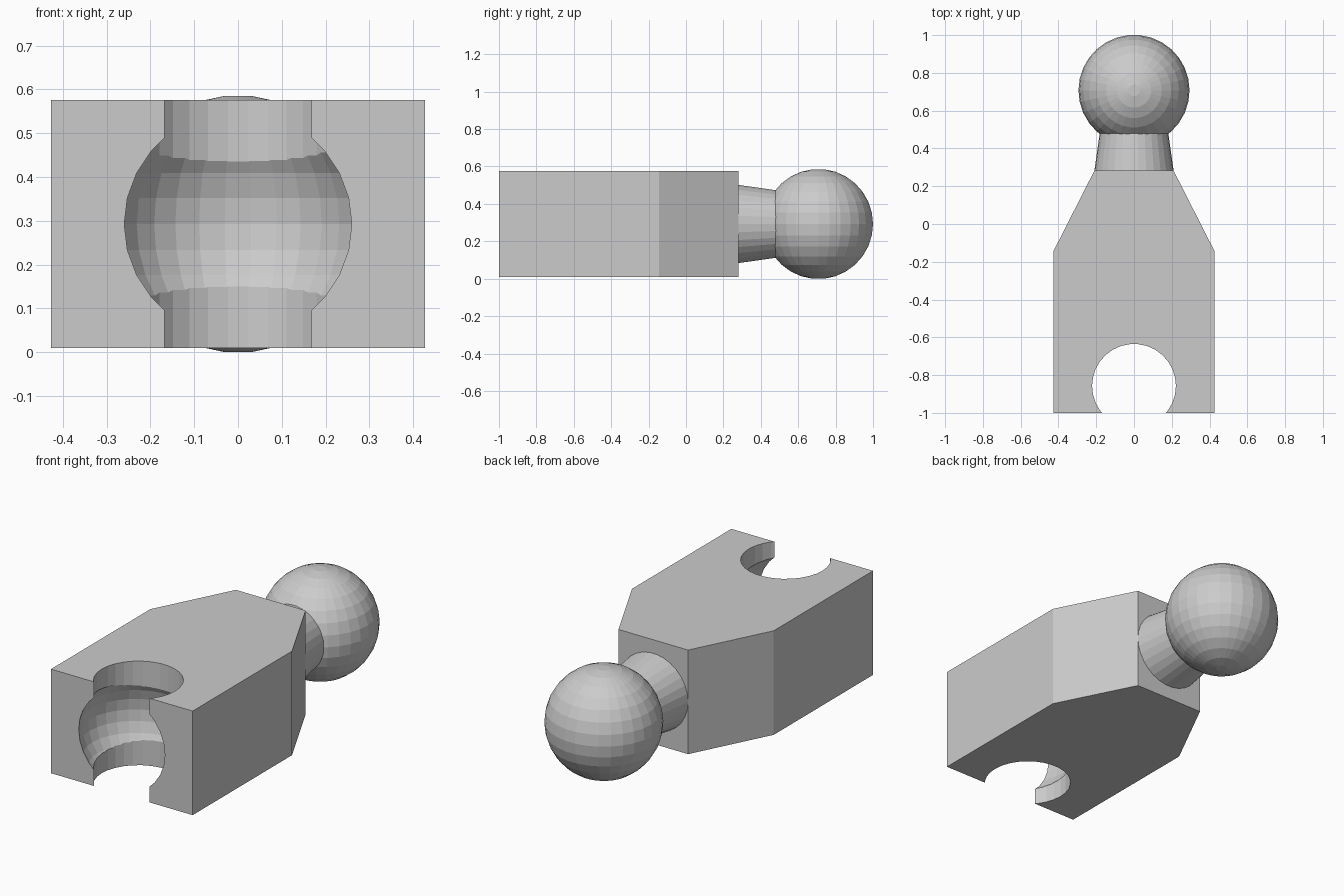
import bpy, bmesh
from math import cos, sin, radians, pi
from mathutils import Matrix, Vector

if "Cube" in bpy.data.objects:
    bpy.data.objects.remove(bpy.data.objects["Cube"])

SEG = 30            # facets around every round part
MID = 0.2925        # height of the joint axis


def make(name, bm):
    bmesh.ops.recalc_face_normals(bm, faces=bm.faces)
    me = bpy.data.meshes.new(name)
    bm.to_mesh(me)
    bm.free()
    ob = bpy.data.objects.new(name, me)
    bpy.context.collection.objects.link(ob)
    return ob


def loft(name, rings):
    """Solid from a stack of matching point rings, closed with flat caps."""
    bm = bmesh.new()
    vs = [[bm.verts.new(p) for p in r] for r in rings]
    n = len(vs[0])
    for a, b in zip(vs, vs[1:]):
        for i in range(n):
            j = (i + 1) % n
            bm.faces.new((a[i], a[j], b[j], b[i]))
    bm.faces.new(vs[0][::-1])
    bm.faces.new(vs[-1])
    return make(name, bm)


def round_part(name, profile, centre, rot=Matrix.Identity(3)):
    """Faceted solid of revolution from (radius, height) pairs."""
    c = Vector(centre)
    return loft(name, [[c + rot @ Vector((r * cos(2 * pi * i / SEG),
                                          r * sin(2 * pi * i / SEG), h))
                        for i in range(SEG)] for r, h in profile])


def ball_profile(r):
    # flat-capped sphere with latitude rings every 12 degrees
    return [(r * cos(radians(a)), r * sin(radians(a))) for a in range(-84, 85, 12)]


def combine(target, tool, operation):
    m = target.modifiers.new(operation.lower(), 'BOOLEAN')
    m.operation, m.object, m.solver = operation, tool, 'EXACT'
    bpy.context.view_layer.objects.active = target
    bpy.ops.object.modifier_apply(modifier=m.name)
    bpy.data.objects.remove(tool, do_unlink=True)


# Body: tapered block
half = [(0.427, -1.0), (0.427, -0.145), (0.21, 0.282)]
outline = half + [(-x, y) for x, y in reversed(half)]
body = loft("link_body", [[(x, y, z) for x, y in outline] for z in (0.009, 0.576)])

# Socket: vertical bore plus a spherical pocket
combine(body, round_part("bore_cutter", [(0.222, -0.5), (0.222, 0.5)],
                         (0, -0.857, MID)), 'DIFFERENCE')
combine(body, round_part("pocket_cutter", ball_profile(0.286),
                         (0, -0.881, MID)), 'DIFFERENCE')

# Ball and tapered neck, fused to the body
turn = Matrix.Rotation(radians(-90), 3, 'X')
neck = round_part("neck", [(0.2105, 0.277), (0.169, 0.57)], (0, 0, MID), turn)
ball = round_part("ball", ball_profile(0.294), (0, 0.7075, MID))
combine(ball, neck, 'UNION')
combine(body, ball, 'UNION')
